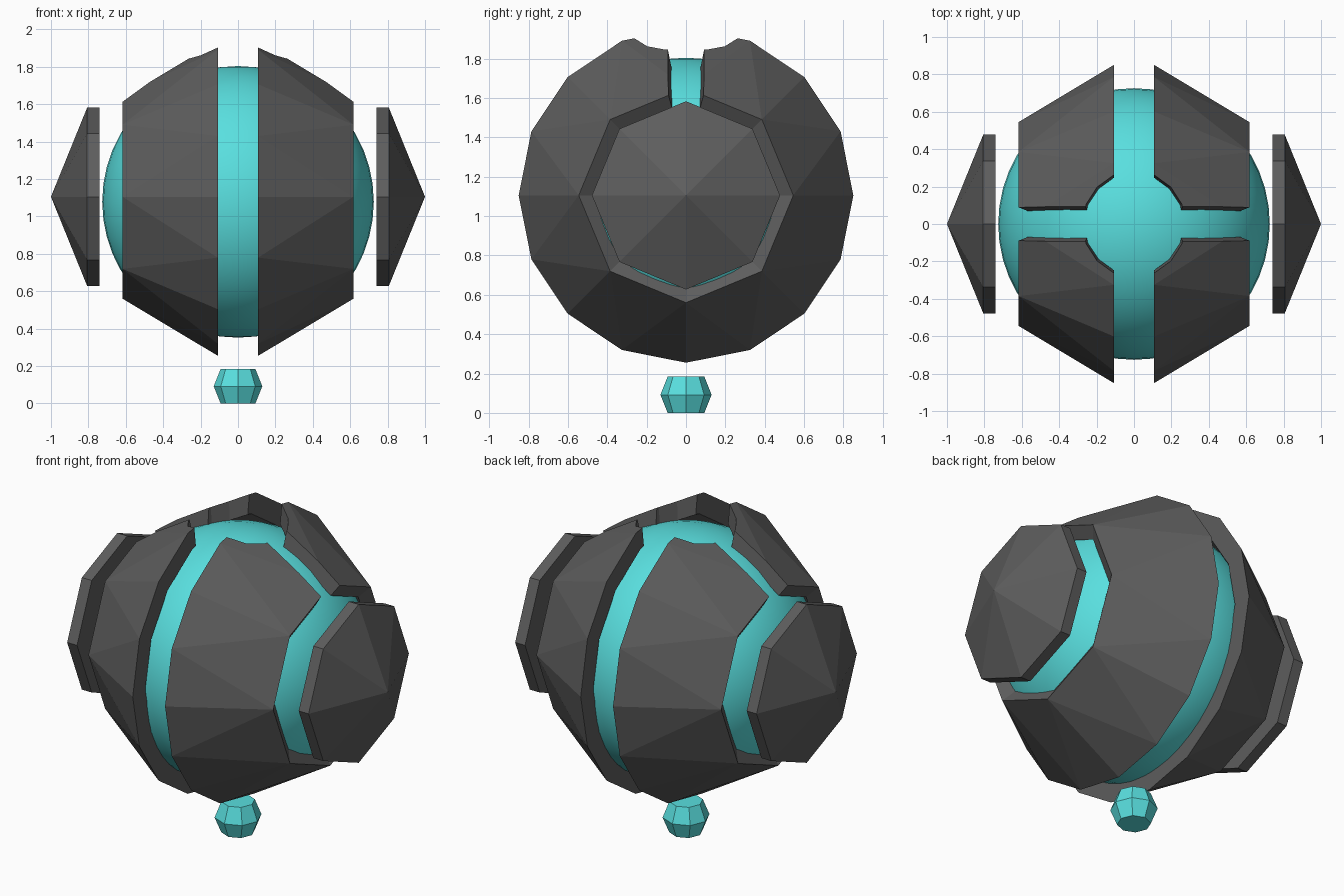
import bpy
import bmesh
from math import sin, cos, tau

cube = bpy.data.objects.get("Cube")
if cube:
    bpy.data.objects.remove(cube, do_unlink=True)

MID = 1.105  # height of the shell axis


def material(name, color):
    m = bpy.data.materials.new(name)
    m.use_nodes = True
    m.diffuse_color = color
    m.node_tree.nodes["Principled BSDF"].inputs["Base Color"].default_value = color
    return m


charcoal = material("charcoal", (0.11, 0.11, 0.11, 1))
turquoise = material("turquoise", (0.1, 0.74, 0.74, 1))


def finish(bm, name, mat=None):
    bmesh.ops.recalc_face_normals(bm, faces=bm.faces)
    mesh = bpy.data.meshes.new(name)
    bm.to_mesh(mesh)
    bm.free()
    obj = bpy.data.objects.new(name, mesh)
    bpy.context.collection.objects.link(obj)
    if mat:
        mesh.materials.append(mat)
    return obj


def ring_x(bm, n, r, x):
    """Ring of points around the x axis, starting at the top."""
    return [bm.verts.new((x, r * sin(tau * i / n), MID + r * cos(tau * i / n)))
            for i in range(n)]


def ring_z(bm, n, r, z):
    return [bm.verts.new((r * cos(tau * i / n), r * sin(tau * i / n), z))
            for i in range(n)]


def bridge(bm, a, b):
    n = len(a)
    for i in range(n):
        j = (i + 1) % n
        bm.faces.new((a[i], a[j], b[j], b[i]))


def facet(bm, big, small):
    """Join a ring to one with half as many points using triangles."""
    n = len(small)
    for k in range(n):
        a, b, c = big[2 * k], big[2 * k + 1], big[(2 * k + 2) % (2 * n)]
        p, q = small[k], small[(k + 1) % n]
        for tri in ((a, b, p), (b, q, p), (b, c, q)):
            bm.faces.new(tri)


def mirror(obj):
    mod = obj.modifiers.new("mirror", "MIRROR")
    mod.use_mirror_merge = False


# Smooth inner core
bpy.ops.mesh.primitive_uv_sphere_add(segments=48, ring_count=24, radius=0.726,
                                     location=(0, 0, 1.078))
core = bpy.context.object
core.name = "core"
core.data.materials.append(turquoise)
bpy.ops.object.shade_smooth()

# Faceted half shells
bm = bmesh.new()
outer_big = ring_x(bm, 16, 0.85, 0.108)
outer_small = ring_x(bm, 8, 0.545, 0.617)
inner_small = ring_x(bm, 8, 0.47, 0.57)
inner_big = ring_x(bm, 16, 0.73, 0.108)
facet(bm, outer_big, outer_small)
bridge(bm, outer_small, inner_small)
facet(bm, inner_big, inner_small)
bridge(bm, inner_big, outer_big)
shells = finish(bm, "shells", charcoal)

# Cutter for the top slot, following the shell slope
bm = bmesh.new()
ends = []
for x in (0, 0.8):
    top = MID + 0.85 - 0.6 * (x - 0.108)
    ends.append([bm.verts.new((x, y, top + dz)) for y, dz in
                 ((-0.065, -0.16), (0.065, -0.16), (0.115, 0.1), (-0.115, 0.1))])
bridge(bm, *ends)
for end in ends:
    bm.faces.new(end)
slot = finish(bm, "slot_cutter")

# Cutter for the round opening on top
bm = bmesh.new()
low, high = ring_z(bm, 16, 0.25, 1.6), ring_z(bm, 16, 0.3, 2.05)
bridge(bm, low, high)
bm.faces.new(low)
bm.faces.new(high)
opening = finish(bm, "opening_cutter")

for cutter in (slot, opening):
    cutter.hide_render = True
    mod = shells.modifiers.new(cutter.name, "BOOLEAN")
    mod.operation = "DIFFERENCE"
    mod.solver = "EXACT"
    mod.object = cutter
mirror(shells)
bpy.ops.object.select_all(action="DESELECT")
shells.select_set(True)
bpy.context.view_layer.objects.active = shells
for mod in list(shells.modifiers):
    bpy.ops.object.modifier_apply(modifier=mod.name)
for cutter in (slot, opening):
    bpy.data.objects.remove(cutter, do_unlink=True)

# Pointed side caps
bm = bmesh.new()
back, rim = ring_x(bm, 8, 0.478, 0.74), ring_x(bm, 8, 0.478, 0.806)
tip = bm.verts.new((1, 0, MID))
bm.faces.new(back)
bridge(bm, back, rim)
for i in range(8):
    bm.faces.new((rim[i], rim[(i + 1) % 8], tip))
mirror(finish(bm, "side_caps", charcoal))

# Floating gem underneath
bm = bmesh.new()
rings = [ring_z(bm, 8, r, z) for r, z in ((0.093, 0), (0.13, 0.092), (0.093, 0.185))]
bridge(bm, rings[0], rings[1])
bridge(bm, rings[1], rings[2])
bm.faces.new(rings[0])
bm.faces.new(rings[2])
finish(bm, "gem", turquoise)
